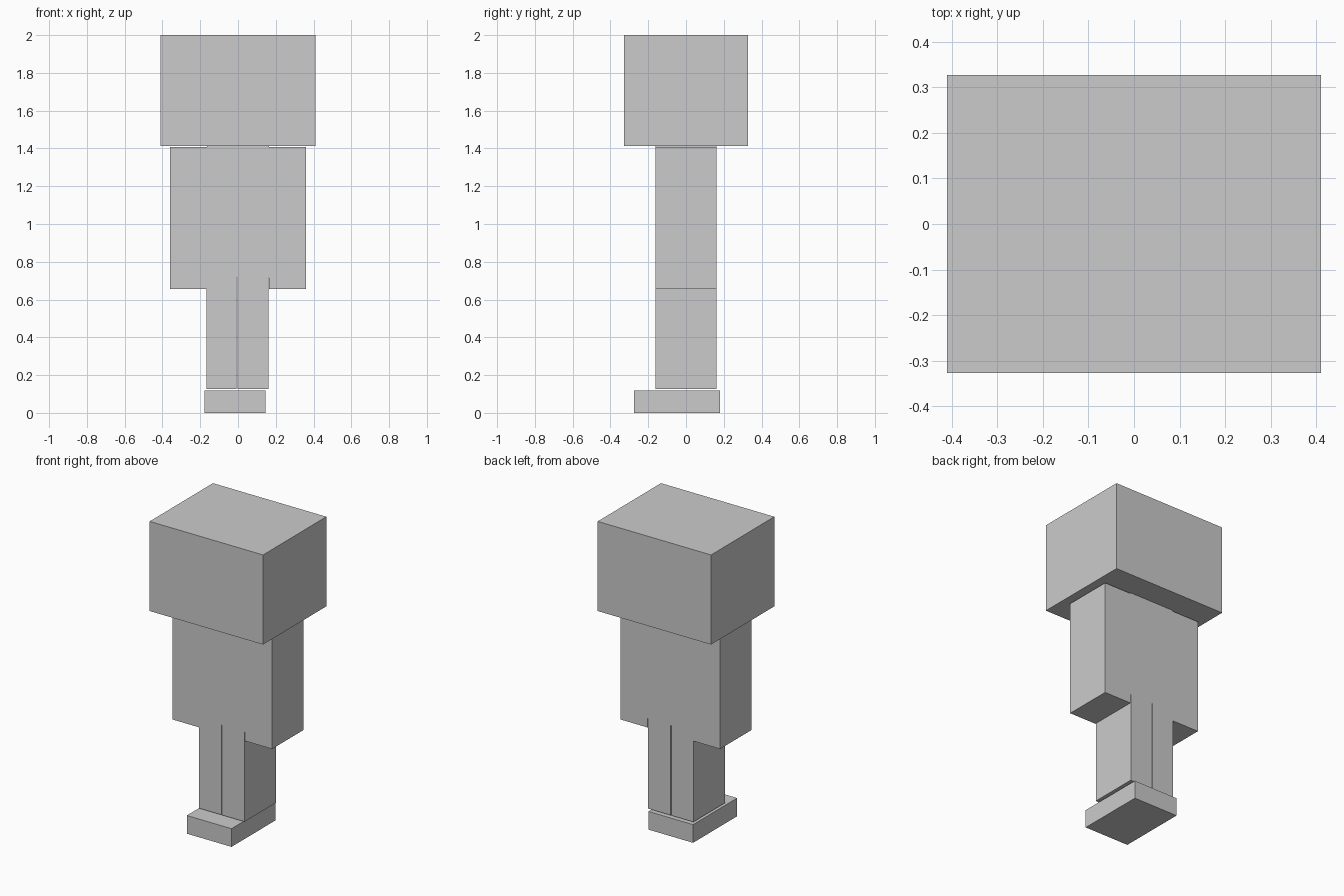
import bpy

if "Cube" in bpy.data.objects:
    bpy.data.objects.remove(bpy.data.objects["Cube"])


def box(name, x, y, z):
    """Add a box spanning the given (min, max) ranges."""
    spans = (x, y, z)
    bpy.ops.mesh.primitive_cube_add(size=1, location=[(a + b) / 2 for a, b in spans])
    obj = bpy.context.object
    obj.name = name
    obj.scale = [b - a for a, b in spans]
    bpy.ops.object.transform_apply(location=False, rotation=False, scale=True)
    return obj


DEPTH = (-0.162, 0.162)  # shared by torso, arms and legs

# Head and torso
box("head", (-0.41, 0.41), (-0.327, 0.327), (1.414, 2.0))
box("torso", (-0.164, 0.164), DEPTH, (0.714, 1.412))

# Arms, flush against the torso sides
for side, name in ((-1, "left_arm"), (1, "right_arm")):
    box(name, sorted((side * 0.164, side * 0.36)), DEPTH, (0.655, 1.407))

# Legs, with a hairline gap between them
box("left_leg", (-0.167, -0.007), DEPTH, (0.126, 0.714))
box("right_leg", (-0.003, 0.161), DEPTH, (0.126, 0.714))

# Foot block, projecting to the front
box("foot_block", (-0.178, 0.145), (-0.274, 0.181), (0.0, 0.119))
